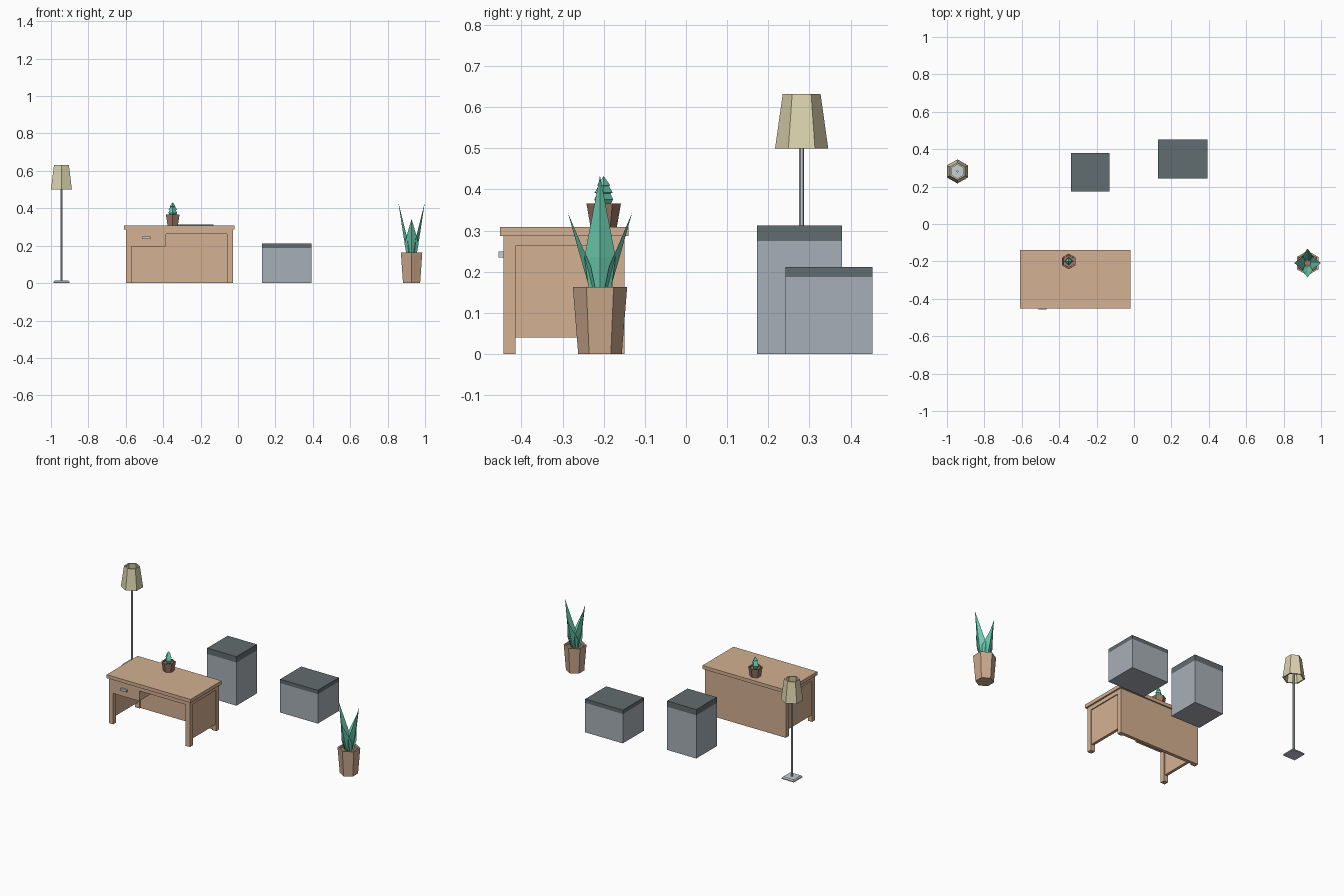
import bpy, bmesh, math
from mathutils import Vector, Matrix

if "Cube" in bpy.data.objects:
    bpy.data.objects.remove(bpy.data.objects["Cube"])


def mat(name, r, g, b):
    lin = [((c / 255 + 0.055) / 1.055) ** 2.4 for c in (r, g, b)]
    m = bpy.data.materials.new(name)
    m.diffuse_color = (*lin, 1)
    m.use_nodes = True
    m.node_tree.nodes["Principled BSDF"].inputs["Base Color"].default_value = m.diffuse_color
    return m


WOOD = mat("light wood", 212, 177, 146)
POT = mat("terracotta", 203, 168, 141)
DARK = mat("dark wood", 156, 120, 102)
GREY = mat("cool grey", 167, 175, 183)
LID = mat("slate", 97, 108, 110)
METAL = mat("pale metal", 198, 207, 212)
SHADE = mat("cream shade", 220, 211, 174)
LEAF = mat("leaf green", 108, 208, 178)


def finish(name, bm, *mats):
    bmesh.ops.recalc_face_normals(bm, faces=bm.faces)
    me = bpy.data.meshes.new(name)
    bm.to_mesh(me)
    bm.free()
    for m in mats:
        me.materials.append(m)
    ob = bpy.data.objects.new(name, me)
    bpy.context.collection.objects.link(ob)
    return ob


def box(name, x0, x1, y0, y1, z0, z1, m):
    bm = bmesh.new()
    bmesh.ops.create_cube(bm, size=1)
    for v in bm.verts:
        v.co = Vector(((x0 + x1) / 2 + v.co.x * (x1 - x0),
                       (y0 + y1) / 2 + v.co.y * (y1 - y0),
                       (z0 + z1) / 2 + v.co.z * (z1 - z0)))
    return finish(name, bm, m)


def lathe(name, cx, cy, profile, sides, turn, mats, closed=False, mat_from=None):
    """Flat-sided turned shape; profile holds (radius, z) pairs."""
    bm = bmesh.new()
    rings = []
    for r, z in profile:
        rings.append([bm.verts.new((cx + r * math.cos(turn + i * math.tau / sides),
                                    cy + r * math.sin(turn + i * math.tau / sides), z))
                      for i in range(sides)])
    pairs = list(zip(rings, rings[1:]))
    if closed:
        pairs.append((rings[-1], rings[0]))
    for a, b in pairs:
        for i in range(sides):
            j = (i + 1) % sides
            bm.faces.new((a[i], a[j], b[j], b[i]))
    if not closed:
        bm.faces.new(rings[0])
        top = bm.faces.new(rings[-1])
        if mat_from:
            top.material_index = mat_from
    return finish(name, bm, *mats)


UP = math.pi / 2      # hexagons point along y

# --- desk ---
X0, X1, Y0, Y1, T = -0.599, -0.028, -0.444, -0.149, 0.03
box("desk_top", X0 - 0.01, X1 + 0.01, Y0 - 0.008, Y1 + 0.009, 0.287, 0.309, WOOD)
for side, xa in (("left", X0), ("right", X1 - T)):
    box(side + "_front_leg", xa, xa + T, Y0, Y0 + T, 0, 0.287, WOOD)
    box(side + "_back_leg", xa, xa + T, Y1 - T, Y1, 0, 0.287, WOOD)
    box(side + "_side_panel", xa + 0.006, xa + T - 0.006, Y0 + T, Y1 - T, 0.04, 0.262, WOOD)
    box(side + "_side_rail", xa, xa + T, Y0 + T, Y1 - T, 0.262, 0.287, WOOD)
box("desk_back_panel", X0 + T, X1 - T, Y1 - T * 0.7, Y1, 0, 0.287, WOOD)
box("front_rail", X0 + T, X1 - T, Y0, Y0 + T, 0.262, 0.287, WOOD)
box("drawer", X0 + T, -0.385, Y0, Y1 - T, 0.197, 0.262, WOOD)
box("drawer_handle", -0.51, -0.467, Y0 - 0.012, Y0, 0.235, 0.249, METAL)

# --- two lidded cabinets ---
for name, x0, x1, y0, y1, zl, zt in (
        ("tall_cabinet", -0.338, -0.132, 0.173, 0.379, 0.275, 0.312),
        ("low_cabinet", 0.128, 0.393, 0.242, 0.453, 0.187, 0.212)):
    box(name + "_body", x0, x1, y0, y1, 0, zl, GREY)
    box(name + "_lid", x0, x1, y0, y1, zl, zt, LID)

# --- floor lamp ---
LX, LY = -0.944, 0.281
R2 = math.sqrt(2)
lathe("lamp_base", LX, LY, [(0.043 * R2, 0), (0.043 * R2, 0.006), (0.037 * R2, 0.013)],
      4, math.pi / 4, [METAL])
lathe("lamp_pole", LX, LY, [(0.0062, 0.01), (0.0062, 0.53)], 6, UP, [METAL])
lathe("lamp_shade", LX, LY, [(0.0645, 0.5), (0.046, 0.632), (0.037, 0.632), (0.0555, 0.5)],
      6, UP, [SHADE], closed=True)


# --- leaves: folded blades with an outer ridge and an inner crease ---
def leaf(name, cx, cy, angle, rows, tip):
    """rows: (reach, half width, z); tip: (reach, z)."""
    bm = bmesh.new()
    rings = []
    for d, w, z in rows:
        rings.append([bm.verts.new(p) for p in (
            (d, 0, z), (d - w * 0.5, w, z), (d - w * 0.22, 0, z), (d - w * 0.5, -w, z))])
    for a, b in zip(rings, rings[1:]):
        for i in range(4):
            j = (i + 1) % 4
            bm.faces.new((a[i], a[j], b[j], b[i]))
    end = bm.verts.new((tip[0], 0, tip[1]))
    for i in range(4):
        bm.faces.new((rings[-1][i], rings[-1][(i + 1) % 4], end))
    bm.faces.new(rings[0])
    bmesh.ops.transform(bm, verts=bm.verts,
                        matrix=Matrix.Translation((cx, cy, 0)) @ Matrix.Rotation(angle, 4, 'Z'))
    return finish(name, bm, LEAF)


# --- large potted plant ---
PX, PY = 0.928, -0.209
lathe("large_pot", PX, PY, [(0.053, 0), (0.066, 0.163), (0.056, 0.163), (0.055, 0.15)],
      6, UP, [POT, DARK], mat_from=1)
for k in range(4):
    tip = (0.071, 0.434) if k % 2 == 0 else (0.078, 0.343)
    mid = 0.236 if k % 2 == 0 else 0.212
    leaf("large_plant_leaf_%d" % (k + 1), PX, PY, k * math.pi / 2,
         [(0.022, 0.026, 0.148), (0.041, 0.038, mid)], tip)

# --- small potted plant on the desk ---
SX, SY, SZ = -0.349, -0.2, 0.309
lathe("small_pot", SX, SY, [(0.032, SZ), (0.042, 0.366), (0.034, 0.366), (0.033, 0.358)],
      6, UP, [DARK], mat_from=0)
lathe("small_plant", SX, SY,
      [(0.013, 0.356), (0.023, 0.376), (0.016, 0.39), (0.022, 0.392), (0.013, 0.408),
       (0.016, 0.41), (0.001, 0.431)], 4, 0, [LEAF])
